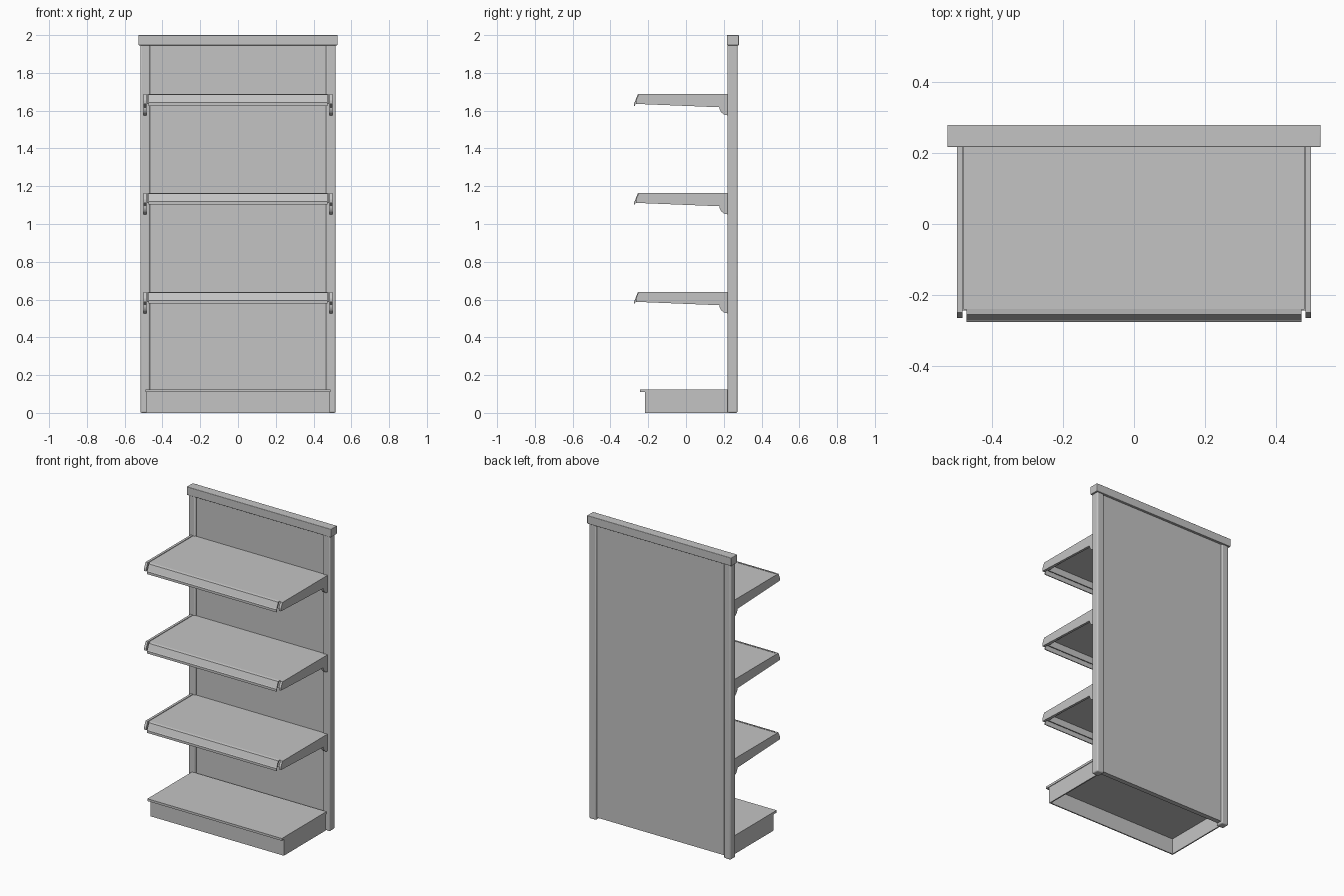
import bpy, bmesh, math
from mathutils import Vector

if "Cube" in bpy.data.objects:
    bpy.data.objects.remove(bpy.data.objects["Cube"], do_unlink=True)

metal = bpy.data.materials.new("grey_metal")
metal.use_nodes = True
GREY = (0.55, 0.55, 0.55, 1)
metal.diffuse_color = GREY
metal.node_tree.nodes["Principled BSDF"].inputs["Base Color"].default_value = GREY


def finish(name, bm, bevel=0):
    bmesh.ops.recalc_face_normals(bm, faces=bm.faces)
    mesh = bpy.data.meshes.new(name)
    bm.to_mesh(mesh)
    bm.free()
    mesh.materials.append(metal)
    obj = bpy.data.objects.new(name, mesh)
    bpy.context.collection.objects.link(obj)
    if bevel:
        mod = obj.modifiers.new("rounded_edges", "BEVEL")
        mod.width, mod.segments = bevel, 3
        bpy.ops.object.select_all(action="DESELECT")
        obj.select_set(True)
        bpy.context.view_layer.objects.active = obj
        bpy.ops.object.shade_smooth_by_angle(angle=math.radians(40))
    return obj


def add_box(bm, x, y, z):
    lo, hi = Vector((x[0], y[0], z[0])), Vector((x[1], y[1], z[1]))
    verts = bmesh.ops.create_cube(bm, size=1)["verts"]
    bmesh.ops.scale(bm, vec=hi - lo, verts=verts)
    bmesh.ops.translate(bm, vec=(lo + hi) / 2, verts=verts)


def box(name, x, y, z, bevel=0):
    bm = bmesh.new()
    add_box(bm, x, y, z)
    return finish(name, bm, bevel)


def extrude_x(name, outline, x0, x1, z):
    """Extrude a closed (y, z) outline along x."""
    bm = bmesh.new()
    face = bm.faces.new([bm.verts.new((x0, py, pz + z)) for py, pz in outline])
    moved = bmesh.ops.extrude_face_region(bm, geom=[face])["geom"]
    bmesh.ops.translate(bm, vec=(x1 - x0, 0, 0),
                        verts=[v for v in moved if isinstance(v, bmesh.types.BMVert)])
    return finish(name, bm)


def tray(name, half, y, z, skin, back=False):
    """Sheet metal tray, open underneath."""
    bm = bmesh.new()
    add_box(bm, (-half, half), y, (z[1] - skin, z[1]))
    add_box(bm, (-half, half), (y[0], y[0] + skin), (z[0], z[1] - skin))
    for a, b in ((-half, skin - half), (half - skin, half)):
        add_box(bm, (a, b), (y[0] + skin, y[1]), (z[0], z[1] - skin))
    return finish(name, bm)


# Upright frame: posts, back panel and top cap
for side, s in (("right", -1), ("left", 1)):
    box(side + "_post", sorted((s * 0.466, s * 0.517)), (0.22, 0.273), (0, 1.95), 0.008)
box("back_panel", (-0.47, 0.47), (0.232, 0.264), (0.015, 1.95))
box("top_cap", (-0.527, 0.527), (0.217, 0.28), (1.946, 2.0), 0.003)

# Base plinth and bottom shelf
tray("base_plinth", 0.487, (-0.217, 0.222), (0, 0.112), 0.008)
box("bottom_shelf", (-0.491, 0.491), (-0.244, 0.222), (0.11, 0.125))

# Bracket outline with a rounded hook at the rear
hook = [(0.222 - 0.045 * math.cos(a), -0.07 - 0.043 * math.sin(a))
        for a in (math.pi / 2 * i / 6 for i in range(7))]
bracket = [(0.222, 0), (-0.25, 0), (-0.266, -0.035), (-0.266, -0.052)] + hook

# Sloped price rail: bent strip
rail = [(-0.24, 0), (-0.256, -0.003), (-0.271, -0.042), (-0.276, -0.046), (-0.276, -0.062),
        (-0.270, -0.062), (-0.266, -0.042), (-0.252, -0.008), (-0.24, -0.006)]

# Three shelves
for level, top in (("lower", 0.64), ("middle", 1.164), ("upper", 1.688)):
    tray(level + "_shelf", 0.482, (-0.241, 0.226), (top - 0.052, top - 0.002), 0.006)
    extrude_x(level + "_price_rail", rail, -0.473, 0.473, top)
    for side, s in (("right", -1), ("left", 1)):
        extrude_x(f"{level}_{side}_bracket", bracket, s * 0.484, s * 0.5, top)
